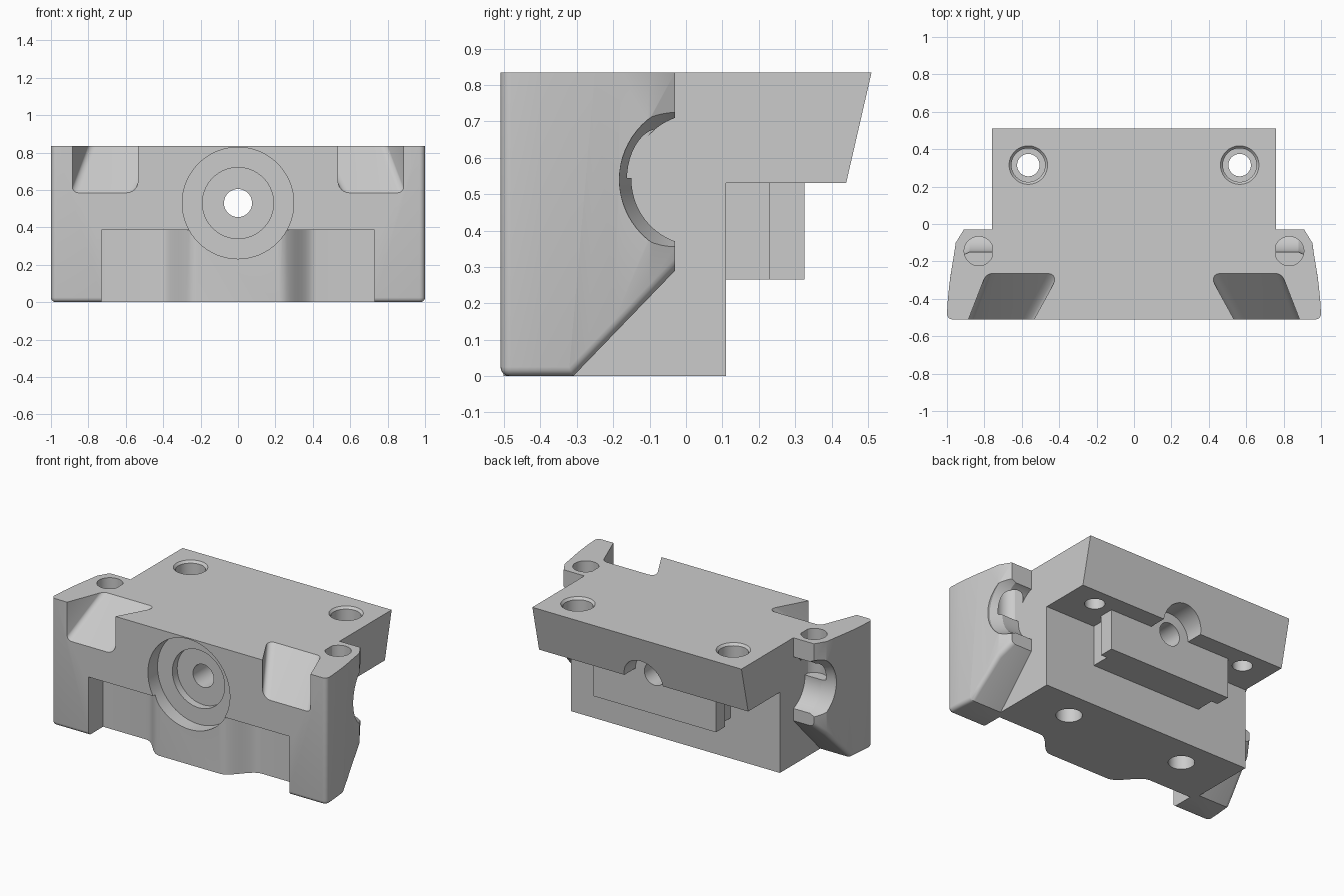
import bpy, bmesh
from math import sin, cos, pi, radians
from mathutils import Vector

if "Cube" in bpy.data.objects:
    bpy.data.objects.remove(bpy.data.objects["Cube"], do_unlink=True)

grey = bpy.data.materials.new("machined_grey")
grey.use_nodes = True
grey.diffuse_color = (0.6, 0.6, 0.6, 1)
grey.node_tree.nodes["Principled BSDF"].inputs["Base Color"].default_value = (0.6, 0.6, 0.6, 1)


def place(axis, u, v, w):
    return {"x": (w, u, v), "y": (u, w, v), "z": (u, v, w)}[axis]


def arc(cu, cv, r, start, end, n=6):
    steps = [radians(start + (end - start) * i / n) for i in range(n + 1)]
    return [(cu + r * cos(t), cv + r * sin(t)) for t in steps]


def circle(cu, cv, r, n=64):
    return arc(cu, cv, r, 0, 360, n)[:-1]


def loft(name, axis, sections):
    """Solid through a list of (position, outline) along an axis."""
    bm = bmesh.new()
    rings = [[bm.verts.new(place(axis, u, v, w)) for u, v in pts] for w, pts in sections]
    for a, b in zip(rings, rings[1:]):
        for i in range(len(a)):
            j = (i + 1) % len(a)
            bm.faces.new((a[i], a[j], b[j], b[i]))
    bm.faces.new(rings[0])
    bm.faces.new(rings[-1])
    bmesh.ops.recalc_face_normals(bm, faces=bm.faces)
    mesh = bpy.data.meshes.new(name)
    bm.to_mesh(mesh)
    bm.free()
    ob = bpy.data.objects.new(name, mesh)
    bpy.context.collection.objects.link(ob)
    mesh.materials.append(grey)
    return ob


def prism(name, axis, pts, a, b):
    return loft(name, axis, [(a, pts), (b, pts)])


def drill(axis, u, v, steps):
    """Stepped round cutter from (position, radius) pairs."""
    return loft("cutter", axis, [(w, circle(u, v, r)) for w, r in steps])


def combine(ob, other, operation="DIFFERENCE"):
    mod = ob.modifiers.new("combine", "BOOLEAN")
    mod.operation, mod.object, mod.solver = operation, other, "EXACT"
    bpy.ops.object.select_all(action="DESELECT")
    bpy.context.view_layer.objects.active = ob
    ob.select_set(True)
    bpy.ops.object.modifier_apply(modifier=mod.name)
    bpy.data.objects.remove(other, do_unlink=True)


# Central body with an overhanging rear shelf
body = prism("mounting_body", "x", [(-0.51, 0), (0.11, 0), (0.11, 0.53), (0.44, 0.53),
                                    (0.51, 0.835), (-0.51, 0.835)], -0.76, 0.76)

# Low front recess, swelling forward in the middle
wave = [(0.42 - 0.2 * i / 10, -0.43 + 0.072 * cos(pi * i / 10)) for i in range(11)]
half = [(0.8, -0.6), (0.8, -0.358)] + wave
recess = half + [(-x, y) for x, y in reversed(half)]
combine(body, prism("cutter", "z", recess, -0.1, 0.385))


def make_ear(s):
    plan = [(0.73, -0.03), (0.91, -0.03), (0.953, -0.1), (0.965, -0.18), (0.977, -0.25),
            (0.987, -0.32), (0.995, -0.4), (1, -0.48)]
    plan += arc(0.97, -0.48, 0.03, 0, -90, 5)[1:] + [(0.73, -0.51)]
    ear = prism("ear", "z", [(s * x, y) for x, y in plan], 0, 0.835)

    # Slope off the rear underside, then round the lower outer edges
    bm = bmesh.new()
    bm.from_mesh(ear.data)
    cut = bmesh.ops.bisect_plane(bm, geom=bm.verts[:] + bm.edges[:] + bm.faces[:],
                                 plane_co=(0, -0.31, 0), plane_no=Vector((0, 0.29, -0.28)),
                                 clear_outer=True)
    rim = [e for e in cut["geom_cut"] if isinstance(e, bmesh.types.BMEdge)]
    bmesh.ops.edgeloop_fill(bm, edges=rim)
    bmesh.ops.recalc_face_normals(bm, faces=bm.faces)
    bm.normal_update()

    def outer_low(e):
        if len(e.link_faces) != 2:
            return False
        low, side = sorted((f.normal for f in e.link_faces), key=lambda n: n.z)
        return low.z < -0.5 and side.z > -0.1 and side.x * s > -0.9 and side.y < 0.9

    bmesh.ops.bevel(bm, geom=[e for e in bm.edges if outer_low(e)], offset=0.025,
                    segments=4, profile=0.5, affect="EDGES", clamp_overlap=False)
    bm.to_mesh(ear.data)
    bm.free()

    # Round side scoop with a flared mouth, and the upright pin hole
    combine(ear, drill("x", 0.03, 0.54, [(s * 0.6, 0.18), (s * 0.88, 0.18),
                                         (s * 0.95, 0.213), (s * 1.1, 0.213)]))
    combine(ear, drill("z", s * 0.83, -0.145, [(0.545, 0.078), (0.9, 0.078)]))
    return ear


def pocket(s):
    """Sloping corner pocket, open to the front and top."""
    sections = []
    for y in (-0.6, -0.2):
        k = (y + 0.51) / 0.245
        outer, inner, low = 0.885 - 0.095 * k, 0.535 - 0.135 * k, 0.585 + 0.25 * k
        pts = [(inner, low + 0.6)] + arc(inner + 0.06, low + 0.06, 0.06, 180, 270)
        pts += arc(outer - 0.03, low + 0.03, 0.03, 270, 360) + [(outer, low + 0.6)]
        sections.append((y, [(s * x, z) for x, z in pts]))
    return loft("cutter", "y", sections)


for s in (1, -1):
    combine(body, make_ear(s), "UNION")
for s in (1, -1):
    combine(body, pocket(s))
    # Countersunk shelf holes and blind holes underneath
    combine(body, drill("z", s * 0.565, 0.315, [(0.4, 0.06), (0.68, 0.06), (0.68001, 0.09),
                                                (0.82, 0.09), (0.835, 0.103), (0.9, 0.103)]))
    combine(body, drill("z", s * 0.43, -0.08, [(-0.1, 0.078), (0.25, 0.078)]))

# T-shaped rail on the back
rail_plan = [(0.4, 0.11), (0.4, 0.23), (0.445, 0.23), (0.445, 0.325)]
rail = prism("slide_rail", "z", rail_plan + [(-x, y) for x, y in reversed(rail_plan)], 0.265, 0.53)

# Stepped front bore running through body and rail, and its rear arch
combine(body, drill("y", 0, 0.53, [(-0.7, 0.298), (-0.41, 0.298)]))
combine(body, drill("y", 0, 0.53, [(-0.5, 0.19), (-0.36, 0.19)]))
combine(body, drill("y", 0, 0.53, [(0.325, 0.14), (0.7, 0.14)]))
for part in (body, rail):
    combine(part, drill("y", 0, 0.53, [(-0.6, 0.075), (0.6, 0.075)]))

for part in (body, rail):
    bpy.ops.object.select_all(action="DESELECT")
    bpy.context.view_layer.objects.active = part
    part.select_set(True)
    bpy.ops.object.shade_smooth_by_angle(angle=radians(25))
